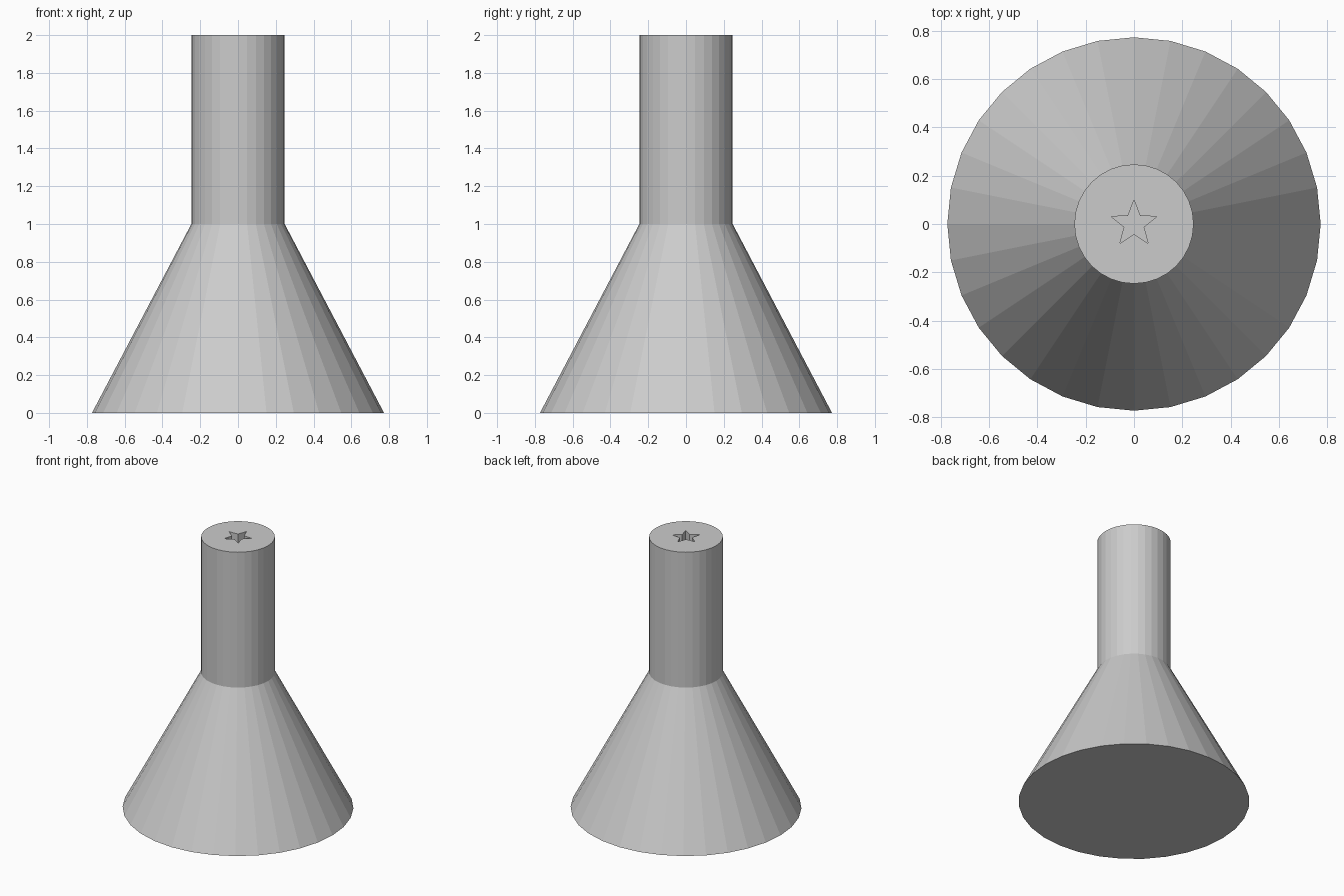
import bpy, bmesh, math

if "Cube" in bpy.data.objects:
    bpy.data.objects.remove(bpy.data.objects["Cube"])

SIDES = 32
R_BASE, R_NECK = 0.773, 0.247
STAR_DEPTH = 0.2


def make_object(name, bm):
    bmesh.ops.recalc_face_normals(bm, faces=bm.faces)
    mesh = bpy.data.meshes.new(name)
    bm.to_mesh(mesh)
    bm.free()
    obj = bpy.data.objects.new(name, mesh)
    bpy.context.collection.objects.link(obj)
    return obj


def ring(bm, radii, count, z):
    # Radii alternate around the ring, starting at +y
    verts = []
    for i in range(count):
        a = math.pi / 2 + 2 * math.pi * i / count
        r = radii[i % len(radii)]
        verts.append(bm.verts.new((r * math.cos(a), r * math.sin(a), z)))
    return verts


def loft(name, sections, count):
    # Closed solid through a stack of (radii, z) rings
    bm = bmesh.new()
    rings = [ring(bm, radii, count, z) for radii, z in sections]
    for low, high in zip(rings, rings[1:]):
        for i in range(count):
            j = (i + 1) % count
            bm.faces.new((low[i], low[j], high[j], high[i]))
    bm.faces.new(rings[0])
    bm.faces.new(rings[-1])
    return make_object(name, bm)


# Flared base and straight neck, one solid
body = loft("flared_body", [((R_BASE,), 0), ((R_NECK,), 1), ((R_NECK,), 2)], SIDES)

# Five-pointed star recess in the top
star = (0.1, 0.042)
cutter = loft("star_cutter", [(star, 2 - STAR_DEPTH), (star, 2.1)], 10)
cutter.hide_render = True
cutter.hide_set(True)
cut = body.modifiers.new("star_recess", 'BOOLEAN')
cut.operation = 'DIFFERENCE'
cut.solver = 'EXACT'
cut.object = cutter
